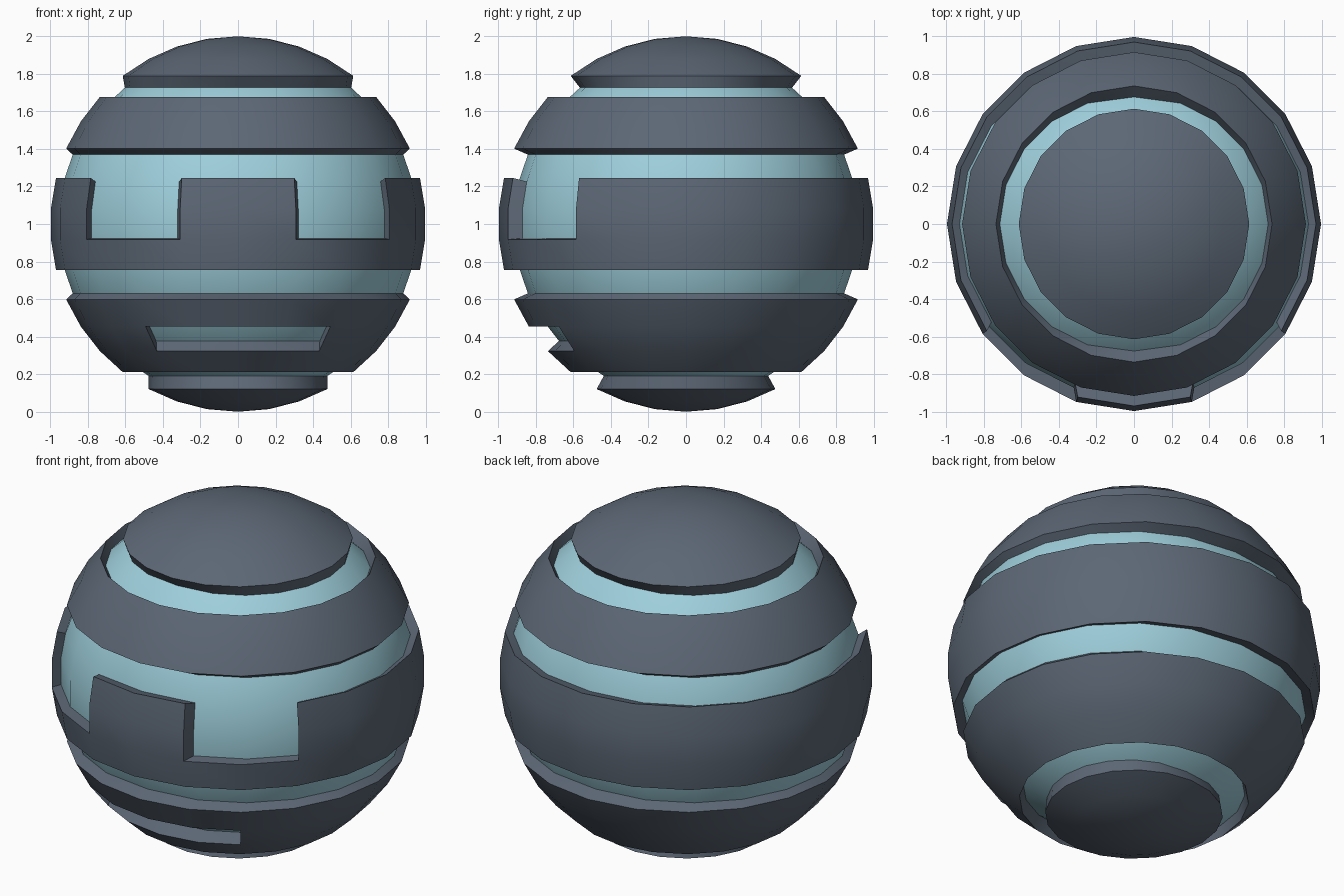
import bpy, bmesh
from math import asin, atan2, degrees, radians, floor

if "Cube" in bpy.data.objects:
    bpy.data.objects.remove(bpy.data.objects["Cube"])

SEGMENTS, RINGS = 20, 19
CORE_SCALE = 0.92      # core radius relative to the outer plating
CORE_SPREAD = 0.038    # each half of the core is pushed outward along x


def material(name, color):
    mat = bpy.data.materials.new(name)
    mat.diffuse_color = (*color, 1)
    mat.use_nodes = True
    mat.node_tree.nodes["Principled BSDF"].inputs["Base Color"].default_value = mat.diffuse_color
    return mat


slate = material("slate", (0.107, 0.136, 0.178))
pale_cyan = material("pale_cyan", (0.34, 0.62, 0.71))


def sphere():
    bm = bmesh.new()
    bmesh.ops.create_uvsphere(bm, u_segments=SEGMENTS, v_segments=RINGS, radius=1)
    return bm


def sink(verts):
    """Move vertices from the outer sphere onto the core surface."""
    for v in verts:
        side = 0 if abs(v.co.x) < 1e-4 else (1 if v.co.x > 0 else -1)
        v.co *= CORE_SCALE
        v.co.x += side * CORE_SPREAD


def finish(bm, name, mat):
    mesh = bpy.data.meshes.new(name)
    bm.to_mesh(mesh)
    bm.free()
    mesh.materials.append(mat)
    obj = bpy.data.objects.new(name, mesh)
    obj.location.z = 1
    bpy.context.collection.objects.link(obj)
    bpy.ops.object.select_all(action='DESELECT')
    obj.select_set(True)
    bpy.context.view_layer.objects.active = obj
    bpy.ops.object.shade_smooth_by_angle(angle=radians(30))


def is_opening(row, angle):
    """Two windows and one slot, all on the front (-y) side."""
    window = row in (9, 10) and 18 < angle < 54
    slot = row == 5 and angle < 36
    return window or slot


def plating(name, first, last):
    """Keep the sphere rows first..last and wall their borders down to the core."""
    bm = sphere()
    unwanted = []
    for f in bm.faces:
        c = f.calc_center_median()
        latitude = degrees(asin(c.z / c.length))
        row = floor((latitude + 90) * RINGS / 180)
        angle = abs(degrees(atan2(c.x, -c.y)))
        if not first <= row <= last or is_opening(row, angle):
            unwanted.append(f)
    bmesh.ops.delete(bm, geom=unwanted, context='FACES')
    border = [e for e in bm.edges if e.is_boundary]
    walls = bmesh.ops.extrude_edge_only(bm, edges=border)
    sink([g for g in walls["geom"] if isinstance(g, bmesh.types.BMVert)])
    bmesh.ops.recalc_face_normals(bm, faces=bm.faces[:])
    # keep the plating facing outward
    outer = max(bm.faces, key=lambda f: f.calc_center_median().length)
    if outer.normal.dot(outer.calc_center_median()) < 0:
        bmesh.ops.reverse_faces(bm, faces=bm.faces[:])
    finish(bm, name, slate)


# inner core, visible through the gaps
core = sphere()
sink(core.verts)
finish(core, "core", pale_cyan)

# outer plates, bottom to top, as ranges of sphere rows
plating("bottom_cap", 0, 2)
plating("lower_band", 4, 6)
plating("window_band", 8, 10)
plating("upper_band", 12, 13)
plating("top_cap", 15, RINGS - 1)
